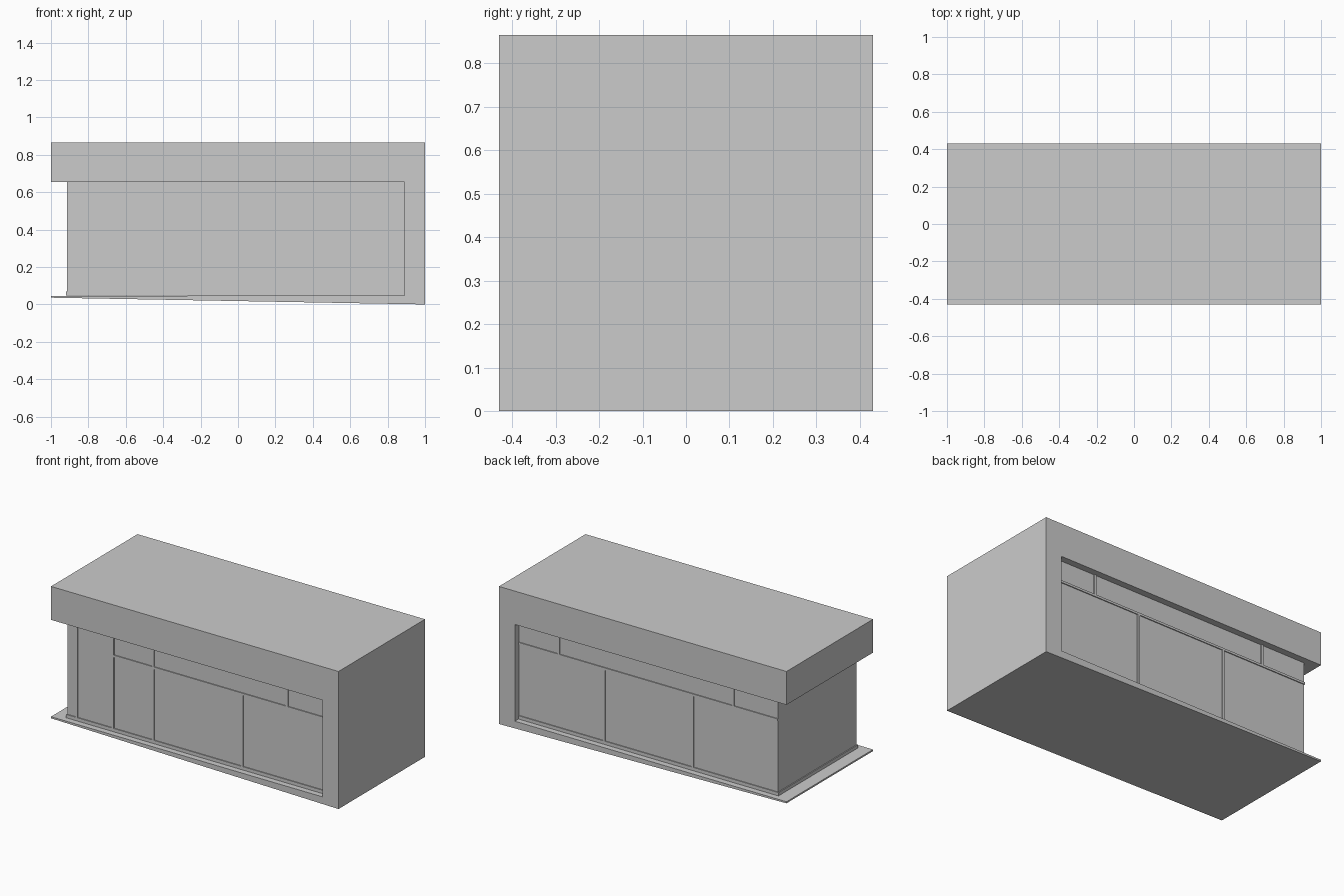
import bpy

if "Cube" in bpy.data.objects:
    bpy.data.objects.remove(bpy.data.objects["Cube"])

HALF_Y = 0.43             # half depth of the shell
WALL_Y = 0.388            # half depth of the glazed body
LEFT, RIGHT = -0.913, 0.89
FLOOR, CEIL = 0.047, 0.655
OUT = 0.006               # how far the frame bars stand proud
RAIL_TOP, TRANSOM = 0.068, 0.522
BAR = 0.014


def make_mesh(name, verts, faces):
    mesh = bpy.data.meshes.new(name)
    mesh.from_pydata(verts, [], faces)
    obj = bpy.data.objects.new(name, mesh)
    bpy.context.collection.objects.link(obj)
    return obj


def extrude_profile(name, profile, y0, y1):
    """Extrude an x-z outline (counter-clockwise seen from the front) along y."""
    n = len(profile)
    verts = [(x, y, z) for y in (y0, y1) for x, z in profile]
    faces = [tuple(range(n)), tuple(range(2 * n - 1, n - 1, -1))]
    faces += [(i, i + n, (i + 1) % n + n, (i + 1) % n) for i in range(n)]
    return make_mesh(name, verts, faces)


def box(name, x0, x1, y0, y1, z0, z1):
    return extrude_profile(name, [(x0, z0), (x1, z0), (x1, z1), (x0, z1)], y0, y1)


def bar(name, side, x0, x1, z0, z1):
    """Frame bar on the front (side -1) or back (side 1) wall."""
    y0, y1 = sorted((side * WALL_Y, side * (WALL_Y + OUT)))
    return box(name, x0, x1, y0, y1, z0, z1)


# Wrap-around shell: roof band, end wall and tapering base
extrude_profile("shell", [(-1, 0.036), (1, 0), (1, 0.865), (-1, 0.865),
                          (-1, CEIL), (RIGHT, CEIL), (RIGHT, FLOOR), (-1, 0.046)],
                -HALF_Y, HALF_Y)

# Glazed body between floor and roof
box("body", LEFT, RIGHT, -WALL_Y, WALL_Y, FLOOR, CEIL)

# Bottom rail around the three open sides
for side, label in ((-1, "front"), (1, "back")):
    bar(label + "_bottom_rail", side, LEFT - OUT, RIGHT, FLOOR, RAIL_TOP)
box("end_bottom_rail", LEFT - OUT, LEFT, -WALL_Y, WALL_Y, FLOOR, RAIL_TOP)

# Transoms
bar("front_transom", -1, -0.596, RIGHT, TRANSOM - BAR / 2, TRANSOM + BAR / 2)
bar("back_transom", 1, LEFT, RIGHT, TRANSOM - BAR / 2, TRANSOM + BAR / 2)

# Mullions: side, x, bottom, top
LOW, HIGH = TRANSOM - BAR / 2, TRANSOM + BAR / 2
mullions = [(-1, -0.847, RAIL_TOP, CEIL), (-1, -0.596, RAIL_TOP, CEIL),
            (-1, -0.317, RAIL_TOP, LOW), (-1, -0.317, HIGH, CEIL),
            (-1, 0.303, RAIL_TOP, LOW), (-1, 0.615, HIGH, CEIL),
            (1, -0.322, RAIL_TOP, LOW), (1, 0.295, RAIL_TOP, LOW),
            (1, -0.603, HIGH, CEIL), (1, 0.612, HIGH, CEIL)]
for side, x, z0, z1 in mullions:
    bar("front_mullion" if side < 0 else "back_mullion", side, x - BAR / 2, x + BAR / 2, z0, z1)
